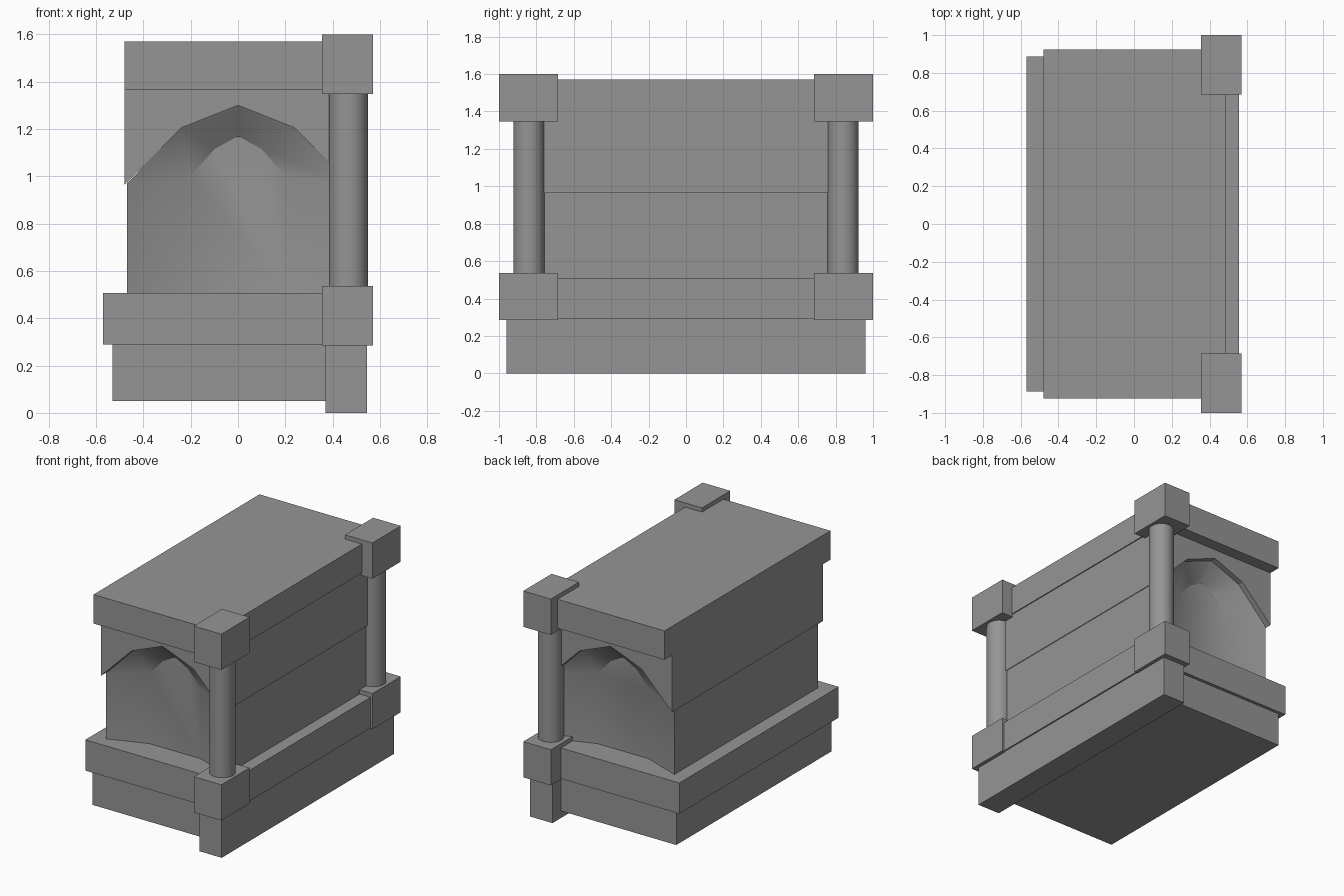
import bpy, bmesh
from math import radians

old = bpy.data.objects.get("Cube")
if old:
    bpy.data.objects.remove(old, do_unlink=True)

stone = bpy.data.materials.new("grey_stone")
stone.use_nodes = True
grey = (0.3, 0.3, 0.3, 1)
stone.diffuse_color = grey
stone.node_tree.nodes["Principled BSDF"].inputs["Base Color"].default_value = grey


def finish(name, bm, smooth=False):
    bmesh.ops.recalc_face_normals(bm, faces=bm.faces)
    mesh = bpy.data.meshes.new(name)
    bm.to_mesh(mesh)
    bm.free()
    mesh.materials.append(stone)
    obj = bpy.data.objects.new(name, mesh)
    bpy.context.collection.objects.link(obj)
    if smooth:
        bpy.ops.object.select_all(action="DESELECT")
        obj.select_set(True)
        bpy.context.view_layer.objects.active = obj
        bpy.ops.object.shade_smooth_by_angle(angle=radians(30))
    return obj


def box(name, xs, ys, zs):
    bm = bmesh.new()
    bmesh.ops.create_cube(bm, size=1)
    for v in bm.verts:
        v.co = [lo + (c + 0.5) * (hi - lo) for c, (lo, hi) in zip(v.co, (xs, ys, zs))]
    return finish(name, bm)


def loft(name, sections, smooth=False):
    """Join (y, profile) sections and cap both ends."""
    bm = bmesh.new()
    rings = [[bm.verts.new((x, y, z)) for x, z in profile] for y, profile in sections]
    for a, b in zip(rings, rings[1:]):
        for i in range(len(a)):
            j = (i + 1) % len(a)
            bm.faces.new((a[i], a[j], b[j], b[i]))
    bm.faces.new(rings[0])
    bm.faces.new(rings[-1])
    return finish(name, bm, smooth)


def mirrored(half):
    """Complete a profile that ends on the centre line."""
    return half + [(-x, z) for x, z in reversed(half[:-1])]


# Stepped base
box("front_plinth", (0.37, 0.545), (-0.96, 0.96), (0, 0.29))
box("base_block", (-0.53, 0.37), (-0.865, 0.865), (0.05, 0.29))
box("ledge", (-0.57, 0.555), (-0.888, 0.888), (0.29, 0.507))

# Core with a splayed arched niche in each end
outer = mirrored([(-0.47, 0.505), (-0.47, 0.97), (-0.24, 1.205), (0, 1.3)])
inner = mirrored([(-0.2, 0.505), (-0.2, 1.0), (-0.1, 1.115), (0, 1.17)])
loft("niche_core", [(-0.7, inner), (-0.8, outer), (0.8, outer), (0.7, inner)], True)

# Arched upper block and top slab
arch = mirrored([(-0.48, 1.366), (-0.48, 0.965), (-0.24, 1.205), (0, 1.3)])
loft("arch_block", [(-0.84, arch), (0.84, arch)])
box("top_slab", (-0.48, 0.487), (-0.925, 0.925), (1.366, 1.57))

# Corner columns with square foot and head blocks
for side, label in ((-1, "front"), (1, "back")):
    ys = sorted((side * 0.685, side))
    box(label + "_column_foot", (0.355, 0.57), ys, (0.285, 0.537))
    box(label + "_column_head", (0.355, 0.57), ys, (1.347, 1.6))
    bm = bmesh.new()
    bmesh.ops.create_cone(bm, cap_ends=True, segments=32, radius1=0.083,
                          radius2=0.083, depth=0.83)
    bmesh.ops.translate(bm, verts=bm.verts, vec=(0.467, side * 0.84, 0.942))
    finish(label + "_column", bm, True)
